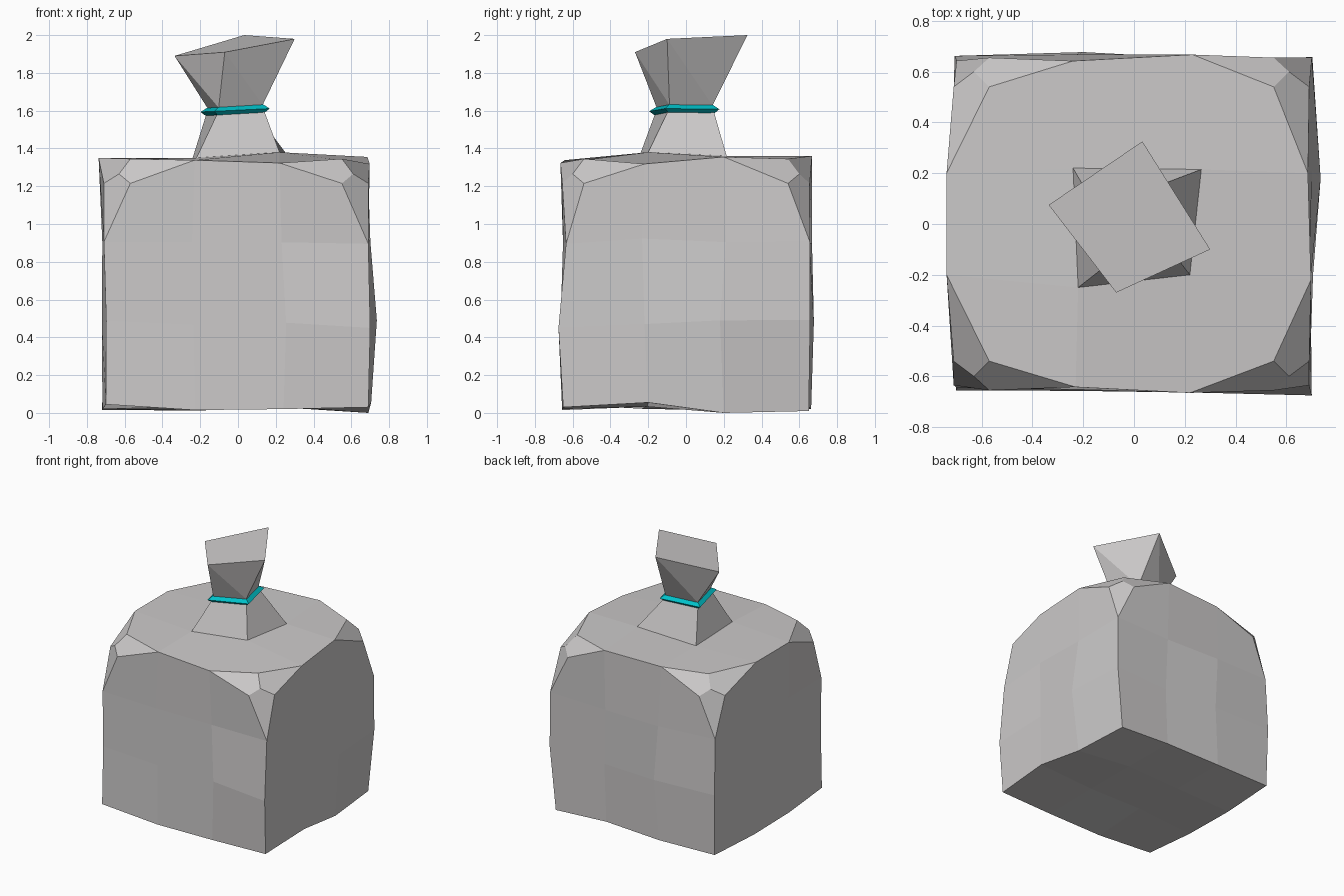
import bpy, bmesh, random
from mathutils import Vector

if "Cube" in bpy.data.objects:
    bpy.data.objects.remove(bpy.data.objects["Cube"])

random.seed(4)


def material(name, col):
    m = bpy.data.materials.new(name)
    m.diffuse_color = (*col, 1)
    m.use_nodes = True
    m.node_tree.nodes["Principled BSDF"].inputs["Base Color"].default_value = m.diffuse_color
    return m


GREY = material("cloth grey", (0.60, 0.585, 0.585))
TEAL = material("cord teal", (0.0, 0.52, 0.57))


def finish(bm, name, mat):
    bmesh.ops.recalc_face_normals(bm, faces=bm.faces)
    me = bpy.data.meshes.new(name)
    bm.to_mesh(me)
    bm.free()
    me.materials.append(mat)
    ob = bpy.data.objects.new(name, me)
    bpy.context.collection.objects.link(ob)
    return ob


def ring(bm, pts):
    return [bm.verts.new(p) for p in pts]


def bridge(bm, a, b):
    # each lower corner joins two upper corners, giving a twisted strip of triangles
    n = len(a)
    for i in range(n):
        j = (i + 1) % n
        bm.faces.new((a[i], a[j], b[j]))
        bm.faces.new((a[i], b[j], b[i]))


# Sack body: 3x3x3 shell of slightly uneven points
XS = (-0.71, -0.23, 0.24, 0.69)
YS = (-0.655, -0.22, 0.21, 0.655)
ZS = (0.025, 0.48, 0.91, 1.345)
FIXED = {
    (1, 1, 3): (-0.22, -0.25, 1.35), (2, 1, 3): (0.22, -0.20, 1.38),
    (2, 2, 3): (0.265, 0.215, 1.36), (1, 2, 3): (-0.24, 0.22, 1.35),
    (1, 0, 3): (-0.23, -0.642, 1.338), (2, 0, 3): (0.22, -0.665, 1.323),
    (0, 1, 3): (-0.738, -0.20, 1.35), (0, 2, 3): (-0.738, 0.20, 1.35),
    (3, 1, 3): (0.697, -0.22, 1.318), (3, 2, 3): (0.685, 0.20, 1.355),
    (1, 3, 3): (-0.24, 0.642, 1.35), (2, 3, 3): (0.23, 0.667, 1.36),
    (0, 0, 0): (-0.70, -0.655, 0.045), (3, 0, 0): (0.69, -0.65, 0.03),
    (0, 3, 0): (-0.70, 0.65, 0.025), (3, 3, 0): (0.655, 0.65, 0.01),
    (3, 1, 0): (0.705, -0.20, 0.055), (3, 2, 0): (0.69, 0.20, 0.0),
    (3, 2, 1): (0.735, 0.18, 0.49), (3, 0, 1): (0.70, -0.675, 0.45),
    (1, 3, 1): (-0.20, 0.677, 0.48), (0, 0, 2): (-0.71, -0.635, 0.905),
    (3, 0, 2): (0.69, -0.635, 0.895),
}
INSET = (0.14, 0.115, 0.13)
CORNER = (0.08, 0.055, 0.08)
bm = bmesh.new()
verts = {}


def base_point(k):
    return Vector((XS[k[0]], YS[k[1]], ZS[k[2]]))


def is_top_corner(k):
    return k[0] in (0, 3) and k[1] in (0, 3) and k[2] == 3


def get(k, axis=None):
    # a top corner splits into one point per face (axis 0-2) plus a centre point (axis 3)
    key = (k, axis if is_top_corner(k) else None)
    if key not in verts:
        p = base_point(k)
        if is_top_corner(k):
            for a in range(3):
                s = -1 if k[a] == 3 else 1
                p[a] += s * (CORNER[a] if axis == 3 else 0 if a == axis else INSET[a])
        elif k in FIXED:
            p = Vector(FIXED[k])
        else:
            p += Vector([random.uniform(-0.015, 0.015) for _ in range(3)])
            p.z = max(p.z, 0.012)
        verts[key] = bm.verts.new(p)
    return verts[key]


for axis in range(3):
    u, v = [a for a in range(3) if a != axis]
    for side in (0, 3):
        for i in range(3):
            for j in range(3):
                if axis == 2 and side == 3 and i == j == 1:
                    continue  # the neck grows from here
                quad = []
                for du, dv in ((0, 0), (1, 0), (1, 1), (0, 1)):
                    k = [0, 0, 0]
                    k[axis], k[u], k[v] = side, i + du, j + dv
                    quad.append(get(tuple(k), axis))
                bm.faces.new(quad)

# Pinched corners around the top
for cx in (0, 3):
    for cy in (0, 3):
        c = (cx, cy, 3)
        for a in range(3):
            e = list(c)
            e[a] = 1 if c[a] == 0 else 2
            f, g = [b for b in range(3) if b != a]
            bm.faces.new((get(tuple(e)), get(c, f), get(c, 3), get(c, g)))

# Neck gathered up to the cord
TIE = ((-0.105, -0.16), (0.135, -0.09), (0.08, 0.145), (-0.165, 0.09))


def tie_ring(z, s=1.0):
    return [(-0.014 + (x + 0.014) * s, y * s, z + 0.06 * x) for x, y in TIE]


base = [get(k) for k in ((1, 1, 3), (2, 1, 3), (2, 2, 3), (1, 2, 3))]
tie = ring(bm, tie_ring(1.60))
for i in range(4):
    j = (i + 1) % 4
    bm.faces.new((base[i], base[j], tie[j], tie[i]))

# Twisted flared mouth above the cord
mouth = ring(bm, ((-0.336, 0.075, 1.89), (-0.07, -0.27, 1.91),
                  (0.30, -0.10, 1.98), (0.033, 0.325, 2.0)))
neck_top = ring(bm, tie_ring(1.622, 0.97))
for i in range(4):
    j = (i + 1) % 4
    bm.faces.new((tie[i], tie[j], neck_top[j], neck_top[i]))
bridge(bm, neck_top, mouth)
bm.faces.new(mouth)
finish(bm, "sack", GREY)

# Cord: four-sided band with a pointed rim
bm = bmesh.new()
rings = [ring(bm, tie_ring(z, s)) for z, s in
         ((1.583, 1.05), (1.603, 1.22), (1.624, 1.0), (1.60, 0.9))]
for a, b in zip(rings, rings[1:] + rings[:1]):
    for i in range(4):
        j = (i + 1) % 4
        bm.faces.new((a[i], a[j], b[j], b[i]))
finish(bm, "cord_band", TEAL)
